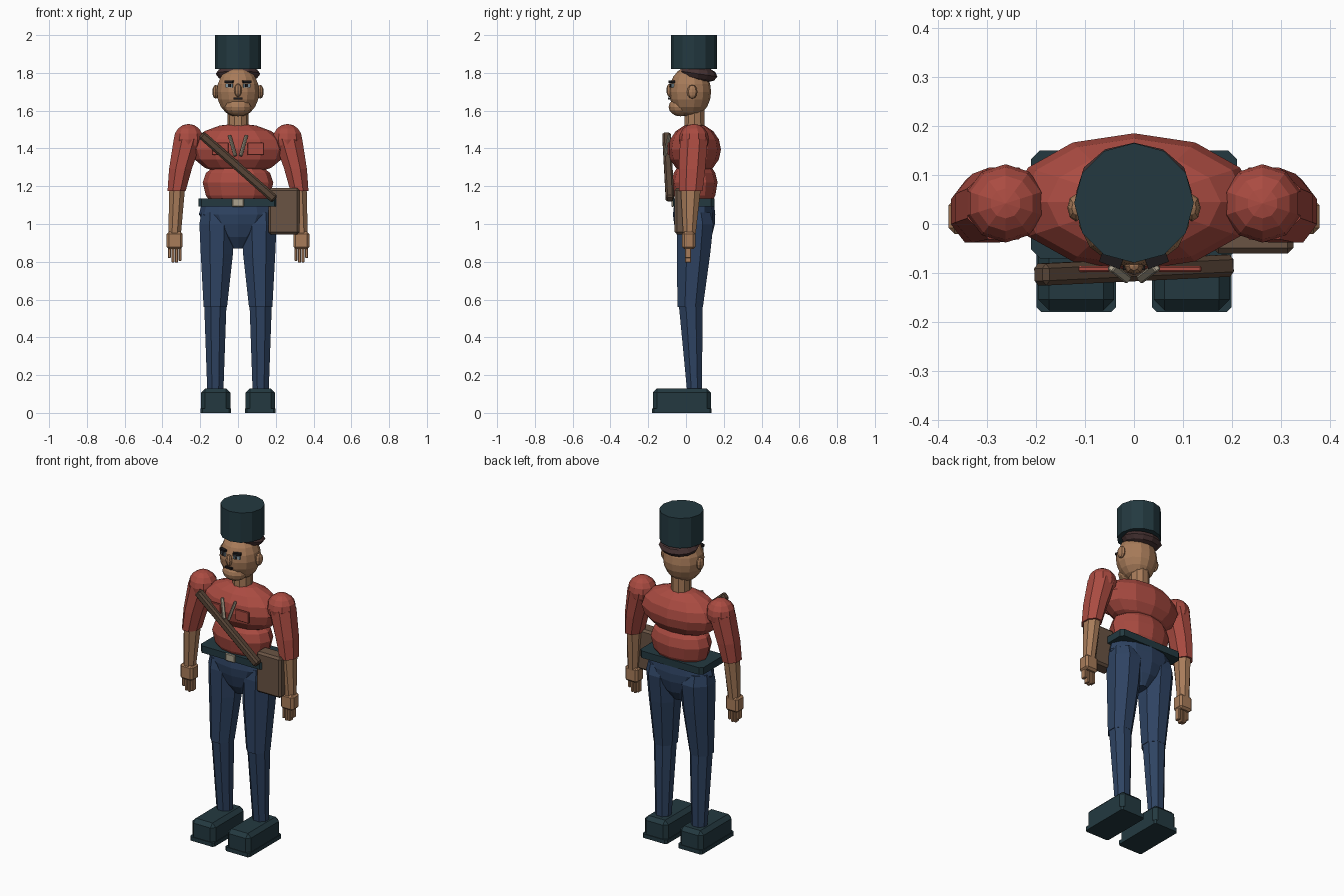
import bpy, bmesh, math
from mathutils import Matrix, Vector

if "Cube" in bpy.data.objects:
    bpy.data.objects.remove(bpy.data.objects["Cube"])


def mat(name, r, g, b):
    m = bpy.data.materials.new(name)
    m.diffuse_color = [(c / 255 / 12.92 if c < 11 else ((c / 255 + 0.055) / 1.055) ** 2.4)
                       for c in (r, g, b)] + [1]
    m.use_nodes = True
    m.node_tree.nodes["Principled BSDF"].inputs["Base Color"].default_value = m.diffuse_color
    return m


RED = mat("red_cloth", 170, 75, 65)
BLUE = mat("blue_cloth", 46, 67, 98)
TEAL = mat("dark_teal", 35, 57, 64)
SKIN = mat("skin", 168, 124, 90)
STRAP = mat("strap_brown", 88, 69, 55)
BAG = mat("bag_brown", 106, 84, 68)
HAIR = mat("hair_brown", 70, 50, 50)
BEIGE = mat("pale_metal", 172, 162, 142)
BLACK = mat("black", 28, 26, 28)
EYE = mat("eye_grey", 130, 150, 160)


def finish(bm, name, m):
    bmesh.ops.recalc_face_normals(bm, faces=bm.faces)
    me = bpy.data.meshes.new(name)
    bm.to_mesh(me)
    bm.free()
    me.materials.append(m)
    ob = bpy.data.objects.new(name, me)
    bpy.context.collection.objects.link(ob)
    return ob


def ellipsoid(name, c, r, m, seg=12, rings=8, tilt=0):
    bm = bmesh.new()
    bmesh.ops.create_uvsphere(bm, u_segments=seg, v_segments=rings, radius=1)
    M = Matrix.Translation(c) @ Matrix.Rotation(tilt, 4, 'X') @ Matrix.Diagonal((*r, 1))
    bm.transform(M)
    return finish(bm, name, m)


def loft(name, rings, m, n=8, turn=0.0):
    """Stack of elliptical rings (cx, cy, z, rx, ry), capped at both ends."""
    bm = bmesh.new()
    loops = []
    for cx, cy, z, rx, ry in rings:
        loops.append([bm.verts.new((cx + rx * math.cos(turn + 2 * math.pi * i / n),
                                    cy + ry * math.sin(turn + 2 * math.pi * i / n), z))
                      for i in range(n)])
    for a, b in zip(loops, loops[1:]):
        for i in range(n):
            j = (i + 1) % n
            bm.faces.new((a[i], a[j], b[j], b[i]))
    bm.faces.new(loops[0])
    bm.faces.new(loops[-1])
    return finish(bm, name, m)


def box(name, c, s, m, bevel=0, rot=None, only=None):
    """Box; only='z' bevels upright edges, only='top' bevels all but the base."""
    bm = bmesh.new()
    bmesh.ops.create_cube(bm, size=1)
    bm.transform(Matrix.Diagonal((*s, 1)))
    if bevel:
        edges = []
        for e in bm.edges:
            a, b = (v.co.z for v in e.verts)
            if only == 'z' and abs(a - b) < 1e-6:
                continue
            if only == 'top' and a < 0 and b < 0:
                continue
            edges.append(e)
        bmesh.ops.bevel(bm, geom=edges, offset=bevel, segments=1, affect='EDGES', profile=0.5)
    bm.transform(Matrix.Translation(c) @ (rot or Matrix()))
    return finish(bm, name, m)


# Hat, hair and head
loft("hat", [(0, .043, 1.82, .122, .122), (0, .043, 2.0, .122, .122)], TEAL, 12)
ellipsoid("hair", (0, .065, 1.795), (.118, .102, .045), HAIR, 12, 6, tilt=-.15)
ellipsoid("head", (0, .022, 1.70), (.115, .111, .135), SKIN, 14, 10)
ellipsoid("jaw", (0, -.03, 1.62), (.072, .062, .05), SKIN, 12, 8)
ellipsoid("nose", (0, -.086, 1.708), (.02, .018, .036), SKIN, 8, 6)
box("mouth", (0, -.088, 1.664), (.045, .012, .01), BLACK)
loft("neck", [(0, .045, 1.49, .057, .057), (0, .045, 1.61, .055, .055)], SKIN, 10)

# Torso
ellipsoid("chest", (0, .045, 1.395), (.25, .14, .137), RED, 12, 8)
loft("abdomen", [(0, .045, 1.11, .14, .09), (0, .045, 1.15, .17, .11),
                 (0, .045, 1.22, .187, .122), (0, .045, 1.27, .17, .11),
                 (0, .045, 1.30, .13, .09)], RED, 12)
box("belt", (0, .04, 1.113), (.42, .22, .042), TEAL, .018, only='z')
box("buckle", (0, -.072, 1.113), (.062, .012, .045), BEIGE, .004)
loft("pelvis", [(0, .045, .87, .035, .05), (0, .045, .93, .09, .09),
                (0, .045, 1.0, .17, .108), (0, .043, 1.05, .207, .112),
                (0, .043, 1.095, .195, .107)], BLUE, 12)

# Shoulder strap, slung from the high left to the low right
d = Vector((.42, .02, -.37)).normalized()
across = Vector((0, 1, 0)).cross(d).normalized()
depth = d.cross(across)
R = Matrix((d, depth, across)).transposed().to_4x4()
box("shoulder_strap", (0, -.094, 1.302), (.52, .045, .045), STRAP, .01, R)
box("bag", (.243, -.018, 1.068), (.165, .085, .245), BAG, .012)

for s, side in ((-1, "left"), (1, "right")):
    # Face details
    ellipsoid(f"{side}_ear", (s * .118, .033, 1.70), (.018, .028, .037), SKIN, 8, 6)
    turn = Matrix.Rotation(s * .35, 4, 'Z')
    box(f"{side}_eye", (s * .045, -.076, 1.733), (.038, .012, .02), EYE, rot=turn)
    box(f"{side}_pupil", (s * .044, -.082, 1.733), (.014, .008, .018), BLACK, rot=turn)
    box(f"{side}_brow", (s * .047, -.075, 1.754), (.045, .02, .013), BLACK, rot=turn)

    # Chest pocket and pale lapel bar
    box(f"{side}_pocket", (s * .094, -.092, 1.398), (.088, .012, .066), RED, .003)
    a, b = Vector((s * .045, -.088, 1.47)), Vector((s * .014, -.112, 1.36))
    q = (a - b).to_track_quat('Z', 'Y').to_matrix().to_4x4()
    box(f"{side}_lapel_bar", (a + b) / 2, (.018, .014, (a - b).length), BEIGE, .003, q)

    # Arm
    ellipsoid(f"{side}_shoulder", (s * .262, .042, 1.448), (.082, .08, .082), RED, 10, 8)
    loft(f"{side}_sleeve", [(s * .325, .025, 1.175, .052, .068),
                            (s * .305, .032, 1.29, .065, .076),
                            (s * .265, .042, 1.45, .081, .079)], RED, 8, math.pi / 8)
    loft(f"{side}_forearm", [(s * .336, .018, .94, .036, .035),
                             (s * .322, .025, 1.19, .045, .058)], SKIN, 8, math.pi / 8)
    box(f"{side}_hand", (s * .336, .015, .913), (.085, .07, .092), SKIN, .012)
    for i, low in enumerate((.805, .795, .797, .82)):
        box(f"{side}_finger_{i + 1}", (s * (.306 + i * .019), .01, (low + .89) / 2),
            (.016, .032, .89 - low), SKIN, .003)

    # Leg
    loft(f"{side}_thigh", [(s * .12, .022, .56, .067, .073), (s * .112, .04, .84, .092, .095),
                           (s * .112, .048, 1.0, .1, .105), (s * .115, .045, 1.06, .085, .09)],
         BLUE, 8, math.pi / 8)
    loft(f"{side}_shin", [(s * .12, .045, .11, .046, .042), (s * .12, .025, .58, .064, .069)],
         BLUE, 8, math.pi / 8)

    # Boot
    box(f"{side}_boot", (s * .118, -.022, .072), (.155, .308, .116), TEAL, .022, only='top')
    box(f"{side}_sole", (s * .118, -.022, .012), (.162, .316, .024), TEAL, .01, only='z')
